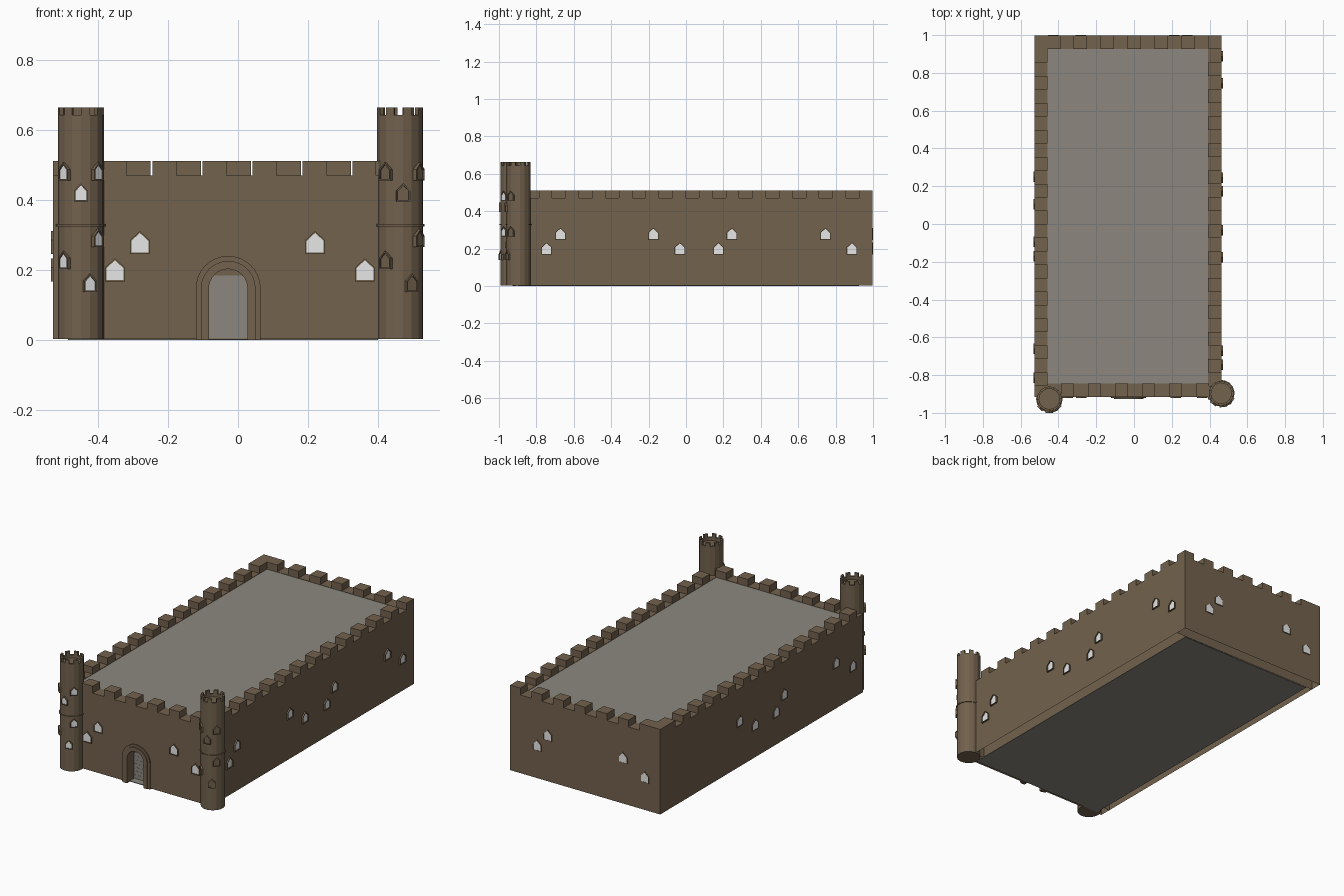
import bpy, bmesh, math
from mathutils import Matrix, Vector

if "Cube" in bpy.data.objects:
    bpy.data.objects.remove(bpy.data.objects["Cube"])


def material(name, rgb):
    m = bpy.data.materials.new(name)
    m.diffuse_color = (*rgb, 1)
    m.use_nodes = True
    m.node_tree.nodes["Principled BSDF"].inputs["Base Color"].default_value = m.diffuse_color
    return m


BROWN = material("brown stone", (0.170, 0.122, 0.075))
GREY = material("grey stone", (0.262, 0.243, 0.212))
PALE = material("pale window", (0.80, 0.80, 0.80))

parts = {}


def part(name, mat):
    if name not in parts:
        parts[name] = (bmesh.new(), mat)
    return parts[name][0]


def box(bm, x0, x1, y0, y1, z0, z1):
    m = Matrix.Translation(((x0 + x1) / 2, (y0 + y1) / 2, (z0 + z1) / 2))
    bmesh.ops.create_cube(bm, size=1, matrix=m @ Matrix.Diagonal((x1 - x0, y1 - y0, z1 - z0, 1)))


def facing(x, y, z, angle):
    """Local x = right, y = up, z = outward; angle 0 faces the front."""
    return (Matrix.Translation((x, y, z)) @ Matrix.Rotation(math.radians(angle), 4, 'Z')
            @ Matrix.Rotation(math.pi / 2, 4, 'X'))


def prism(bm, pts, w0, w1, m):
    a = [bm.verts.new(m @ Vector((u, v, w0))) for u, v in pts]
    b = [bm.verts.new(m @ Vector((u, v, w1))) for u, v in pts]
    bm.faces.new(a[::-1])
    bm.faces.new(b)
    for i in range(len(a)):
        j = (i + 1) % len(a)
        bm.faces.new((a[i], a[j], b[j], b[i]))


def band(bm, outer, inner, w0, w1, m, closed=True):
    n = len(outer)
    rows = [[bm.verts.new(m @ Vector((u, v, w))) for u, v in pts]
            for pts, w in ((outer, w0), (outer, w1), (inner, w1), (inner, w0))]
    for i in range(n if closed else n - 1):
        j = (i + 1) % n
        for k in range(4):
            r, s = rows[k], rows[(k + 1) % 4]
            bm.faces.new((r[i], r[j], s[j], s[i]))
    if not closed:
        bm.faces.new([r[0] for r in rows])
        bm.faces.new([r[-1] for r in rows])


def house(w, h, grow=0):
    a = w / 2 + grow
    return [(-a, -grow), (a, -grow), (a, h * 0.6 + grow * .5), (0, h + grow * 1.3), (-a, h * 0.6 + grow * .5)]


def window(x, y, z, angle, name, w=0.048, h=0.056, pale=True, depth=0.007):
    m = facing(x, y, z, angle)
    band(part(name + "_window_frames", BROWN), house(w, h, 0.004), house(w, h), -0.006, depth, m)
    prism(part(name + "_window_panes", PALE if pale else BROWN), house(w, h), -0.004, 0.003, m)


def arch(r, n=16, spring=0.148):
    return ([(r, 0)] + [(r * math.cos(math.pi * i / n), spring + r * math.sin(math.pi * i / n))
                        for i in range(n + 1)] + [(-r, 0)])


X0, X1, Y0, Y1 = -0.528, 0.462, -0.915, 0.997
T, B, H, TOP, STEP = 0.07, 0.004, 0.47, 0.511, 0.1428
DX = -0.028

# walls, with an arched doorway in the front one
bm = part("walls", BROWN)
door = [(u + DX, max(v, B)) for u, v in arch(0.055)]
prism(bm, [(X0, H), (X0, B)] + door[::-1] + [(X1, B), (X1, H)], -T, 0, facing(0, Y0, 0, 0))
box(bm, X0, X1, Y1 - T, Y1, B, H)
box(bm, X0, X0 + T, Y0 + T, Y1 - T, B, H)
box(bm, X1 - T, X1, Y0 + T, Y1 - T, B, H)
bmesh.ops.recalc_face_normals(bm, faces=bm.faces)
# the walls are hollow shells, open underneath
bmesh.ops.delete(bm, geom=[f for f in bm.faces if all(v.co.z < B + 0.001 for v in f.verts)],
                 context='FACES_ONLY')

# battlements alternate between opposite walls
bm = part("battlements", BROWN)
for k in range(6):
    x = -0.387 + k * STEP
    box(bm, x, x + 0.069, Y0, Y0 + T, H, TOP)
    x = -0.319 + k * STEP
    box(bm, x, min(x + 0.07, X1), Y1 - T, Y1, H, TOP)
box(bm, X0 + T, -0.39, Y1 - T, Y1, H, TOP)
box(bm, X0, X0 + T, Y1 - T, Y1, H, TOP)
for k in range(13):
    y = Y1 - T - k * STEP
    box(bm, X0, X0 + T, y - 0.072, y, H, TOP)
    box(bm, X1 - T, X1, y - STEP, y - STEP + 0.071, H, TOP)

# flat roof and floor plate
box(part("roof", GREY), X0 + T, X1 - T, Y0 + T, Y1 - T, H - 0.012, H - 0.002)
box(part("floor", GREY), -0.485, 0.40, -0.90, 0.925, 0, 0.004)

# door planks, arched head and stepped surround
m = facing(DX, Y0, 0, 0)
for k in range(8):
    z = 0.005 + k * 0.0225
    prism(part("door_planks", GREY), [(-0.056, z), (0.056, z), (0.056, z + 0.022), (-0.056, z + 0.022)],
          -0.062, -0.055, m)
prism(part("door_backing", GREY), [(-0.056, 0.005), (0.056, 0.005), (0.056, 0.184), (-0.056, 0.184)],
      -0.064, -0.0565, m)
prism(part("door_head", BROWN), arch(0.058), -0.069, -0.0585, m)
surround = part("door_surround", BROWN)
band(surround, arch(0.078), arch(0.055), -0.01, 0.012, m, False)
band(surround, arch(0.0925), arch(0.078), -0.01, 0.007, m, False)

# wall windows: position along the wall, sill height
LO, HI = 0.172, 0.25
for x, z in ((-0.28, HI), (-0.351, LO), (0.22, HI), (0.362, LO)):
    window(x, Y0, z, 0, "front")
for x, z in ((0.283, LO), (0.214, HI), (-0.283, HI), (-0.427, LO)):
    window(x, Y1, z, 180, "back", depth=0.004)
for y, z in ((-0.745, LO), (-0.672, HI), (-0.175, HI), (-0.033, LO),
             (0.174, LO), (0.245, HI), (0.745, HI), (0.887, LO)):
    window(X1, y, z, 90, "right", depth=0.009)
for y, z in ((0.25, HI), (0.105, LO), (-0.095, LO), (-0.17, HI), (-0.66, HI), (-0.815, LO)):
    window(X0, y, z, -90, "left", depth=0.005)

# round towers
N, R, RI = 16, 0.066, 0.054


def circle(r, turn=0.0):
    return [(r * math.cos(2 * math.pi * i / N + turn), r * math.sin(2 * math.pi * i / N + turn))
            for i in range(N)]


for name, cx, cy, turn in (("left", -0.448, -0.926, 0), ("right", 0.462, -0.896, 8)):
    t = math.radians(turn)
    m = Matrix.Translation((cx, cy, 0))
    out, inn = circle(R, t), circle(RI, t)
    bm = part(name + "_tower", BROWN)
    prism(bm, out, 0.003, 0.625, m)
    band(bm, out, inn, 0.625, 0.643, m)
    for i in range(0, N, 2):                       # tower battlements
        j = (i + 1) % N
        prism(bm, [out[i], out[j], inn[j], inn[i]], 0.643, 0.664, m)
    band(part(name + "_tower_ring", BROWN), circle(0.0705, t), circle(0.06, t), 0.325, 0.332, m)
    for a, z in ((-45, 0.46), (0, 0.40), (45, 0.46), (45, 0.27), (-45, 0.207), (22, 0.142)):
        b = t + math.radians(a)
        window(cx + 0.0655 * math.sin(b), cy - 0.0655 * math.cos(b), z, a + turn,
               name + "_tower", 0.031, 0.042, name == "left", 0.008)

# turn every collected part into an object
for name, (bm, mat) in parts.items():
    if name != "walls":
        bmesh.ops.recalc_face_normals(bm, faces=bm.faces)
    me = bpy.data.meshes.new(name)
    bm.to_mesh(me)
    bm.free()
    me.materials.append(mat)
    bpy.context.scene.collection.objects.link(bpy.data.objects.new(name, me))
